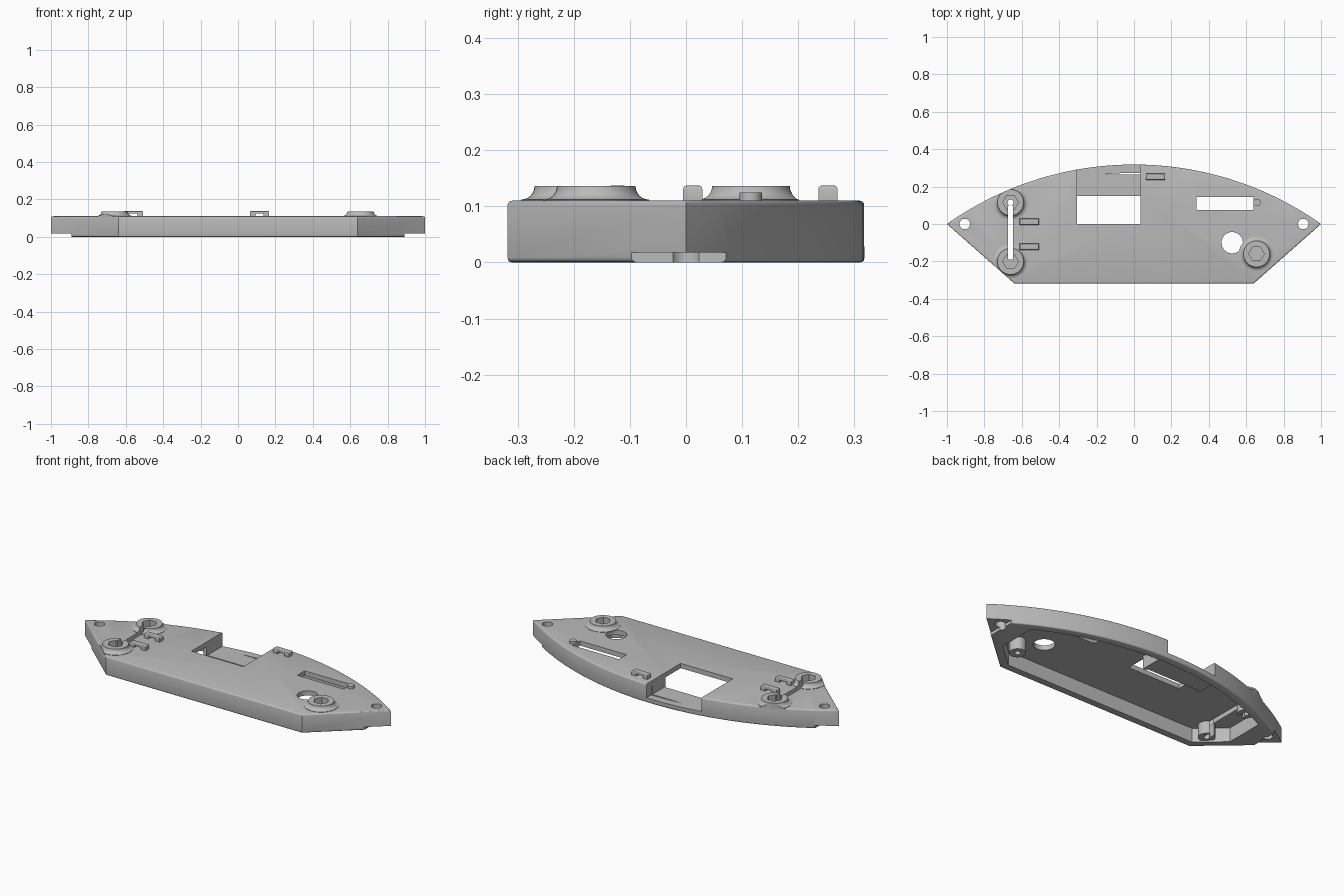
import bpy, bmesh
from math import sin, cos, pi, sqrt, radians
from mathutils import Vector

cube = bpy.data.objects.get("Cube")
if cube:
    bpy.data.objects.remove(cube, do_unlink=True)

grey = bpy.data.materials.new("plain grey")
grey.use_nodes = True
GREY = (0.5, 0.5, 0.5, 1)
grey.diffuse_color = GREY
grey.node_tree.nodes["Principled BSDF"].inputs["Base Color"].default_value = GREY

TOP, RADIUS, HALF = 0.11, 1.731, 0.318
ARC_Y = HALF - RADIUS


def add(name, bm):
    bmesh.ops.recalc_face_normals(bm, faces=bm.faces)
    mesh = bpy.data.meshes.new(name)
    bm.to_mesh(mesh)
    bm.free()
    mesh.materials.append(grey)
    ob = bpy.data.objects.new(name, mesh)
    bpy.context.collection.objects.link(ob)
    return ob


def prism(name, pts, z0, z1, bevel=0):
    bm = bmesh.new()
    base = bm.faces.new([bm.verts.new((x, y, z0)) for x, y in pts])
    ext = bmesh.ops.extrude_face_region(bm, geom=[base])
    for v in ext["geom"]:
        if isinstance(v, bmesh.types.BMVert):
            v.co.z = z1
    if bevel:
        bmesh.ops.recalc_face_normals(bm, faces=bm.faces)
        rims = [e for e in bm.edges if abs(e.verts[0].co.z - e.verts[1].co.z) < 1e-6]
        bmesh.ops.bevel(bm, geom=rims, offset=bevel, segments=3, profile=0.5, affect='EDGES')
    return add(name, bm)


def box(name, x0, x1, y0, y1, z0, z1, bevel=0):
    return prism(name, [(x0, y0), (x1, y0), (x1, y1), (x0, y1)], z0, z1, bevel)


def disc(name, x, y, r, z0, z1, n=32):
    ring = [(x + r * cos(2 * pi * i / n), y + r * sin(2 * pi * i / n)) for i in range(n)]
    return prism(name, ring, z0, z1)


def lathe(name, x, y, profile, n=40):
    bm = bmesh.new()
    verts = [bm.verts.new((x + r, y, z)) for r, z in profile]
    edges = [bm.edges.new(p) for p in zip(verts, verts[1:])]
    bmesh.ops.spin(bm, geom=verts + edges, cent=(x, y, 0), axis=(0, 0, 1),
                   angle=2 * pi, steps=n)
    bmesh.ops.remove_doubles(bm, verts=bm.verts, dist=1e-5)
    return add(name, bm)


def combine(target, tool, op='DIFFERENCE', keep=False):
    mod = target.modifiers.new("cut", 'BOOLEAN')
    mod.object, mod.operation, mod.solver = tool, op, 'EXACT'
    dg = bpy.context.evaluated_depsgraph_get()
    mesh = bpy.data.meshes.new_from_object(target.evaluated_get(dg))
    target.modifiers.clear()
    target.data = mesh
    if not keep:
        bpy.data.objects.remove(tool, do_unlink=True)


def arc(x, inset=0):
    return ARC_Y + sqrt((RADIUS - inset) ** 2 - x * x)


def bow(half_width, inset=0, n=64):
    """Arc points from right to left."""
    xs = [half_width * (1 - 2 * i / n) for i in range(n + 1)]
    return [(x, arc(x, inset)) for x in xs]


# Shell: bow-shaped block with rounded rims
outline = [(-0.64, -HALF), (0.64, -HALF)] + bow(1)
shell = prism("cover_shell", outline, 0, TOP, 0.008)

# Open underside
WALL, END = 0.045, 0.77
low = -HALF + 0.883 * (END - 0.64) + 0.06
pocket = [(-END, low), (-0.623, -HALF + WALL), (0.623, -HALF + WALL), (END, low)] + bow(END, WALL)
combine(shell, prism("pocket", pocket, -0.1, 0.082))

# Raised undersides of the end ears, and their screw holes
for s in (-1, 1):
    combine(shell, box("ear_step", min(s * 0.89, s * 1.1), max(s * 0.89, s * 1.1),
                       -0.5, 0.5, -0.1, 0.018))
    combine(shell, disc("ear_hole", s * 0.905, 0, 0.028, -0.1, 0.3))

# Sunken tray in the curved edge with an opening in front of it
combine(shell, box("tray_block", -0.325, 0.055, 0.14, 0.265, 0.006, 0.095), 'UNION')
combine(shell, box("tray_cut", -0.305, 0.035, 0.145, 0.5, 0.028, 0.3))
combine(shell, box("opening", -0.305, 0.035, 0, 0.15, -0.1, 0.3))

# Round hole and long slot
combine(shell, disc("round_hole", 0.525, -0.1, 0.057, -0.1, 0.3, 40))
combine(shell, box("long_slot", 0.335, 0.64, 0.075, 0.145, -0.1, 0.3))

# Screw bosses with flared collars, hex recesses and posts below
FLARE = 0.024
collar = [(0.07 + FLARE * (1 - cos(a)), 0.136 - FLARE * sin(a))
          for a in [i * pi / 12 for i in range(7)]]
profile = [(0, 0.136)] + collar + [(0.092, 0.1), (0.045, 0.1), (0.045, 0.01), (0, 0.01)]
slot = box("cable_slot_cut", -0.674, -0.646, -0.19, 0.1, -0.1, 0.3)
parts = [shell]
limit = prism("limit", outline, -0.1, 0.3)
for name, x, y in (("boss_right_back", -0.66, 0.115), ("boss_right_front", -0.66, -0.2),
                   ("boss_left_front", 0.655, -0.16)):
    boss = lathe(name, x, y, profile)
    combine(boss, limit, 'INTERSECT', keep=True)
    bore = disc("bore", x, y, 0.016, -0.1, 0.3, 24)
    hexagon = disc("hexagon", x, y, 0.042, 0.085, 0.3, 6)
    for ob in (boss, shell):
        combine(ob, bore, keep=True)
        combine(ob, hexagon, keep=True)
    if x < 0:
        combine(boss, slot, keep=True)
    for tool in (bore, hexagon):
        bpy.data.objects.remove(tool, do_unlink=True)
    parts.append(boss)
combine(shell, slot)
bpy.data.objects.remove(limit, do_unlink=True)

# Cable tie loops
for name, x, y in (("tie_loop_back", -0.56, 0.012), ("tie_loop_front", -0.56, -0.122),
                   ("tie_loop_middle", 0.115, 0.253)):
    loop = box(name, x - 0.052, x + 0.052, y - 0.017, y + 0.017, 0.095, 0.137, 0.006)
    combine(loop, box("loop_gap", x - 0.022, x + 0.022, y - 0.1, y + 0.1, 0.08, 0.124))
    parts.append(loop)

# Small pin at the end of the long slot
parts.append(disc("slot_pin", 0.657, 0.115, 0.02, 0.06, 0.125, 20))

for ob in parts:
    bpy.ops.object.select_all(action='DESELECT')
    ob.select_set(True)
    bpy.context.view_layer.objects.active = ob
    bpy.ops.object.shade_smooth_by_angle(angle=radians(32))
